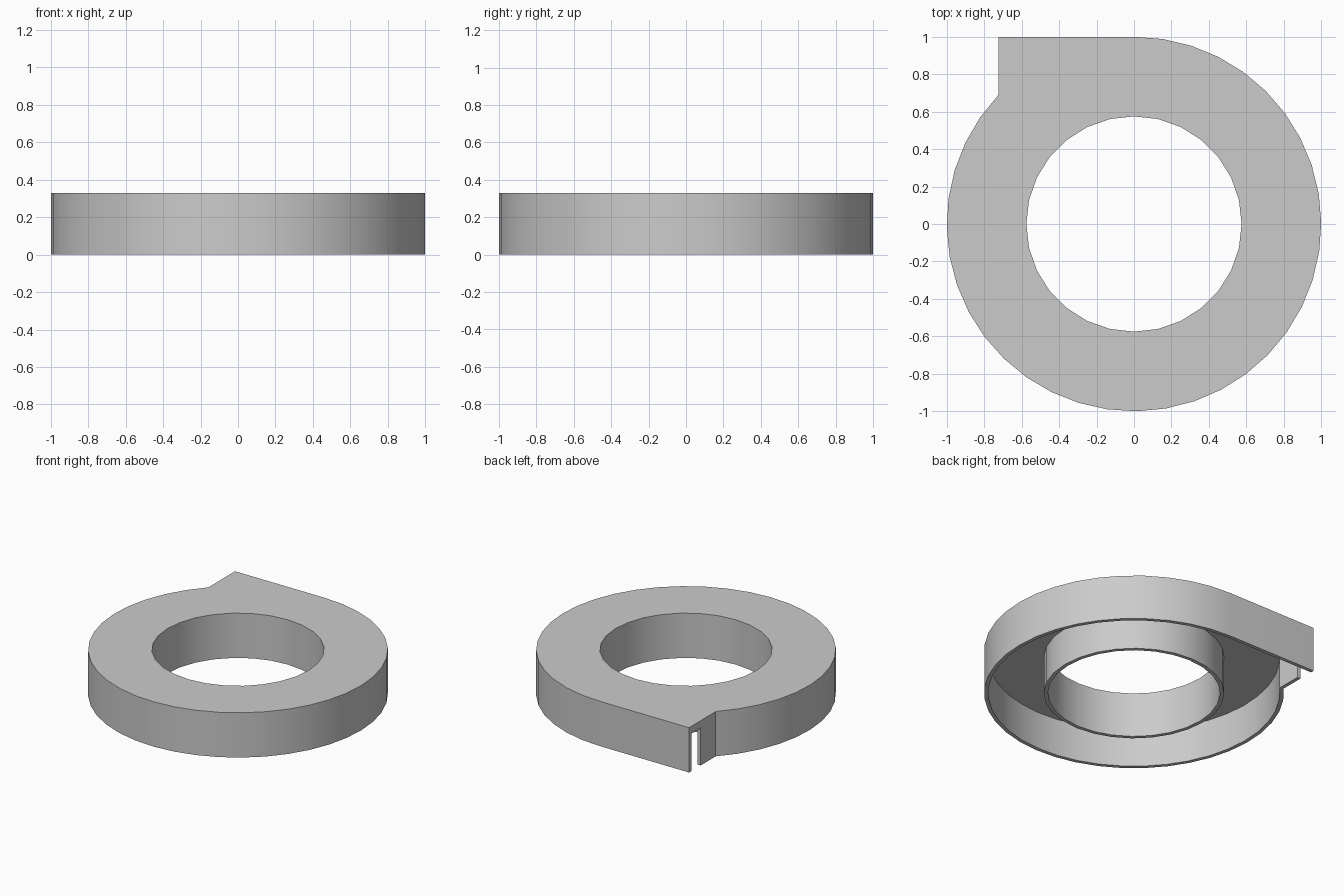
import bpy, bmesh
from math import sin, cos, radians, sqrt

cube = bpy.data.objects.get("Cube")
if cube:
    bpy.data.objects.remove(cube)

HEIGHT, PLATE, WALL = 0.33, 0.055, 0.027
HOLE_R = 0.575
OUTLET_X, TONGUE_Y = -0.725, 0.865
START, END, STEPS = 136.4, 450, 35

grey = bpy.data.materials.new("plain grey")
grey.use_nodes = True
grey.diffuse_color = (0.6, 0.6, 0.6, 1)
bsdf = next(n for n in grey.node_tree.nodes if n.type == 'BSDF_PRINCIPLED')
bsdf.inputs["Base Color"].default_value = (0.6, 0.6, 0.6, 1)


def arc(r, start, end, steps):
    angles = [radians(start + (end - start) * i / steps) for i in range(steps + 1)]
    return [(r * cos(a), r * sin(a)) for a in angles]


def finish(name, bm, z0, z1):
    """Extrude the flat faces from z0 to z1 and make a shaded object."""
    solid = bmesh.ops.extrude_face_region(bm, geom=bm.faces[:])
    for v in bm.verts:
        v.co.z = z0
    for item in solid["geom"]:
        if isinstance(item, bmesh.types.BMVert):
            item.co.z = z1
    bmesh.ops.recalc_face_normals(bm, faces=bm.faces[:])
    mesh = bpy.data.meshes.new(name)
    bm.to_mesh(mesh)
    bm.free()
    mesh.materials.append(grey)
    obj = bpy.data.objects.new(name, mesh)
    bpy.context.collection.objects.link(obj)
    bpy.ops.object.select_all(action='DESELECT')
    obj.select_set(True)
    bpy.context.view_layer.objects.active = obj
    bpy.ops.object.shade_smooth_by_angle(angle=radians(30))


def wall(name, outer, inner, closed):
    """Upright wall between two matching paths, from the floor to the plate."""
    bm = bmesh.new()
    a = [bm.verts.new((x, y, 0)) for x, y in outer]
    b = [bm.verts.new((x, y, 0)) for x, y in inner]
    n = len(a)
    for i in range(n if closed else n - 1):
        j = (i + 1) % n
        bm.faces.new((a[i], a[j], b[j], b[i]))
    finish(name, bm, 0, HEIGHT - PLATE)


def plate(name, loops):
    """Flat plate filled between an outline and a hole."""
    bm = bmesh.new()
    edges = []
    for points in loops:
        vs = [bm.verts.new((x, y, 0)) for x, y in points]
        edges += [bm.edges.new((vs[i - 1], vs[i])) for i in range(len(vs))]
    bmesh.ops.triangle_fill(bm, edges=edges, use_beauty=True, normal=(0, 0, 1))
    finish(name, bm, HEIGHT - PLATE, HEIGHT)


# Spiral casing outline: round body running out into a straight outlet
outer_arc = arc(1, START, END, STEPS)
inner_arc = arc(1 - WALL, START, END, STEPS)
lip_x = OUTLET_X + WALL
inner_arc[0] = (lip_x, sqrt((1 - WALL) ** 2 - lip_x ** 2))

hole = arc(HOLE_R, 0, 360, 28)[:-1]
collar = arc(HOLE_R + WALL, 0, 360, 28)[:-1]

plate("top_plate", [outer_arc + [(OUTLET_X, 1)], hole])
wall("inner_collar", collar, hole, True)

# Outer wall with the short end plate beside the outlet slot
wall("outer_wall",
     [(OUTLET_X, TONGUE_Y)] + outer_arc + [(OUTLET_X, 1)],
     [(lip_x, TONGUE_Y)] + inner_arc + [(OUTLET_X, 1 - WALL)], False)
